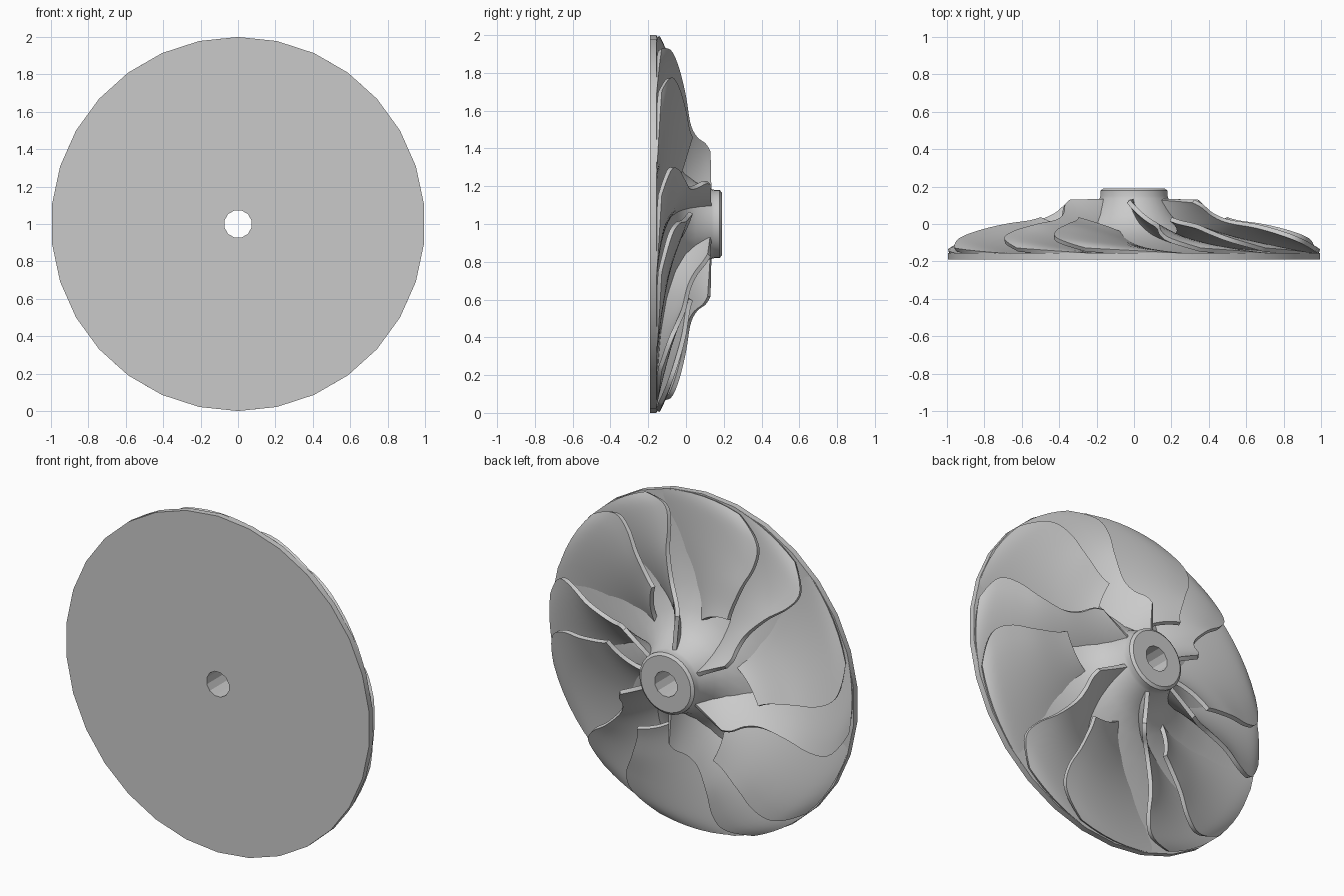
import bpy, bmesh
from math import cos, sin, radians, hypot
from mathutils import Vector

cube = bpy.data.objects.get("Cube")
if cube:
    bpy.data.objects.remove(cube, do_unlink=True)

metal = bpy.data.materials.new("cast_grey")
metal.use_nodes = True
GREY = (0.59, 0.59, 0.59, 1)
metal.diffuse_color = GREY
metal.node_tree.nodes["Principled BSDF"].inputs["Base Color"].default_value = GREY


def polar(r, y, deg):
    """Point around the shaft, which runs along y at z = 1."""
    a = radians(deg)
    return Vector((-r * cos(a), y, 1 + r * sin(a)))


def make_object(name, bm):
    bmesh.ops.recalc_face_normals(bm, faces=bm.faces)
    mesh = bpy.data.meshes.new(name)
    bm.to_mesh(mesh)
    bm.free()
    mesh.materials.append(metal)
    obj = bpy.data.objects.new(name, mesh)
    bpy.context.collection.objects.link(obj)
    return obj


def lathe(name, profile, sides, start):
    """Closed solid turned around the shaft, capped at both ends."""
    bm = bmesh.new()
    rings = [[bm.verts.new(polar(r, y, start + 360 * i / sides)) for i in range(sides)]
             for r, y in profile]
    for a, b in zip(rings, rings[1:]):
        for i in range(sides):
            j = (i + 1) % sides
            bm.faces.new((a[i], a[j], b[j], b[i]))
    bm.faces.new(rings[0])
    bm.faces.new(rings[-1])
    return make_object(name, bm)


def smooth_point(points, t):
    """Catmull-Rom sample of a list of points, t from 0 to 1."""
    n = len(points) - 1
    i = min(int(t * n), n - 1)
    f = t * n - i
    p0, p1, p2, p3 = (Vector(points[max(0, min(n, i + k))]) for k in (-1, 0, 1, 2))
    return p1 + 0.5 * f * (p2 - p0 + f * (2 * p0 - 5 * p1 + 4 * p2 - p3
                                          + f * (3 * (p1 - p2) + p3 - p0)))


# Back plate, flared hub and nose boss in one turned body
hub = lathe("hub_and_back_plate", [
    (1, -0.19), (1, -0.155), (0.85, -0.15), (0.65, -0.133), (0.48, -0.102),
    (0.35, -0.055), (0.27, -0.005), (0.225, 0.05), (0.2, 0.1), (0.185, 0.135),
    (0.181, 0.15), (0.181, 0.178), (0.165, 0.19)], 30, 90)

# Shaft bore
cutter = lathe("bore_cutter", [(0.075, -0.3), (0.075, 0.3)], 12, 15)
cutter.hide_render = True
cutter.hide_set(True)
bore = hub.modifiers.new("bore", "BOOLEAN")
bore.object = cutter
bore.operation = "DIFFERENCE"
bore.solver = "EXACT"

# Blade edges as (radius, depth, sweep in degrees), from inlet to outlet
ROOT = [(0.16, 0.135, -54), (0.19, 0.06, -47), (0.25, -0.01, -39), (0.35, -0.07, -30),
        (0.51, -0.115, -20), (0.72, -0.145, -11), (0.9, -0.158, -5), (0.995, -0.163, 0)]
SHROUD = [(0.385, 0.13, -56), (0.425, 0.105, -53), (0.465, 0.058, -47), (0.54, 0.024, -43),
          (0.69, 0.0, -42), (0.83, -0.034, -43), (0.935, -0.075, -41), (0.995, -0.128, -32)]
THICKNESS = 0.024
ALONG, ACROSS = 32, 8


def blade(name, tip, start, lean):
    """Blade from a start fraction to the rim; lean sweeps the inlet's outer edge further."""
    bm = bmesh.new()
    grid = []
    for i in range(ALONG + 1):
        t = start + (1 - start) * i / ALONG
        low, high = smooth_point(ROOT, t), smooth_point(SHROUD, t)
        high.z -= lean * (1 - 0.6 * i / ALONG)
        row = []
        for j in range(ACROSS + 1):
            r, y, sweep = low.lerp(high, j / ACROSS)
            row.append(bm.verts.new(polar(r, y, tip + sweep)))
        grid.append(row)
    for a, b in zip(grid, grid[1:]):
        for j in range(ACROSS):
            bm.faces.new((a[j], a[j + 1], b[j + 1], b[j]))
    bm.normal_update()
    bmesh.ops.solidify(bm, geom=bm.faces[:], thickness=THICKNESS)
    # Trim to the wheel's outer diameter and keep off the flat back
    for v in bm.verts:
        r = hypot(v.co.x, v.co.z - 1)
        if r > 1:
            v.co.x /= r
            v.co.z = 1 + (v.co.z - 1) / r
        v.co.y = max(v.co.y, -0.185)
    return make_object(name, bm)


# Six full blades alternating with six shorter splitters
parts = [hub]
for k in range(6):
    parts.append(blade(f"full_blade_{k + 1}", 83 + 60 * k, 0, 0))
    parts.append(blade(f"splitter_blade_{k + 1}", 53 + 60 * k, 0.37, 15))

bpy.ops.object.select_all(action="DESELECT")
for part in parts:
    part.select_set(True)
bpy.context.view_layer.objects.active = hub
bpy.ops.object.shade_smooth_by_angle(angle=radians(35))
